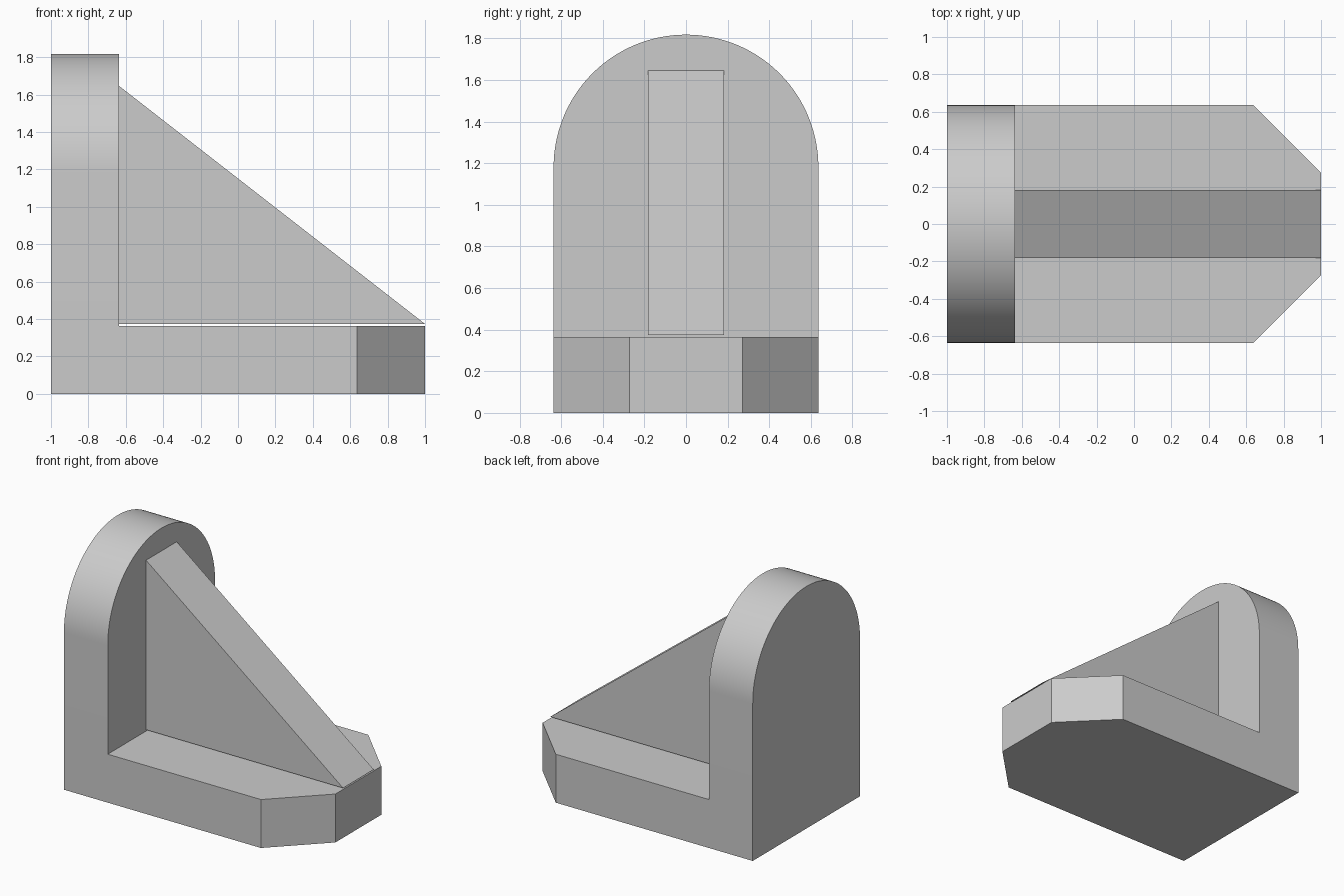
import bpy
import bmesh
import math
from mathutils import Vector

cube = bpy.data.objects.get("Cube")
if cube:
    bpy.data.objects.remove(cube, do_unlink=True)

UNIT = 2 / 5.5            # wall thickness
HALF = 1.75 * UNIT        # half width of the bracket
INNER = -1 + UNIT         # inner face of the upright
GAP = 0.01                # rib sits just above the base

grey = bpy.data.materials.new("plain grey")
grey.use_nodes = True
grey.diffuse_color = (0.6, 0.6, 0.6, 1)
grey.node_tree.nodes["Principled BSDF"].inputs["Base Color"].default_value = (0.6, 0.6, 0.6, 1)


def prism(name, outline, offset):
    """Extrude a closed outline of 3D points along an offset."""
    bm = bmesh.new()
    face = bm.faces.new([bm.verts.new(p) for p in outline])
    result = bmesh.ops.extrude_face_region(bm, geom=[face], use_keep_orig=True)
    moved = [v for v in result["geom"] if isinstance(v, bmesh.types.BMVert)]
    bmesh.ops.translate(bm, vec=Vector(offset), verts=moved)
    bmesh.ops.recalc_face_normals(bm, faces=bm.faces)
    mesh = bpy.data.meshes.new(name)
    bm.to_mesh(mesh)
    bm.free()
    mesh.materials.append(grey)
    obj = bpy.data.objects.new(name, mesh)
    bpy.context.collection.objects.link(obj)
    return obj


def activate(obj):
    bpy.ops.object.select_all(action="DESELECT")
    obj.select_set(True)
    bpy.context.view_layer.objects.active = obj


# Base with two clipped corners
side = [(-1, HALF), (1 - UNIT, HALF), (1, HALF - UNIT)]
plan = side + [(x, -y) for x, y in reversed(side)]
body = prism("bracket_body", [(x, y, 0) for x, y in plan], (0, 0, UNIT))

# Upright with a round top
centre = 5 * UNIT - HALF
steps = 64
arch = [(-1, HALF * math.cos(math.pi * i / steps),
         centre + HALF * math.sin(math.pi * i / steps)) for i in range(steps + 1)]
upright = prism("upright", [(-1, HALF, 0)] + arch + [(-1, -HALF, 0)], (UNIT, 0, 0))

# Fuse base and upright into one solid
activate(body)
union = body.modifiers.new("fuse", "BOOLEAN")
union.operation = "UNION"
union.solver = "EXACT"
union.object = upright
bpy.ops.object.modifier_apply(modifier=union.name)
bpy.data.objects.remove(upright, do_unlink=True)
activate(body)
bpy.ops.object.shade_smooth_by_angle(angle=math.radians(30))

# Triangular stiffening rib
low = UNIT + GAP
prism("rib", [(INNER, -UNIT / 2, low), (1, -UNIT / 2, low),
              (INNER, -UNIT / 2, low + 3.5 * UNIT)], (0, UNIT, 0))
